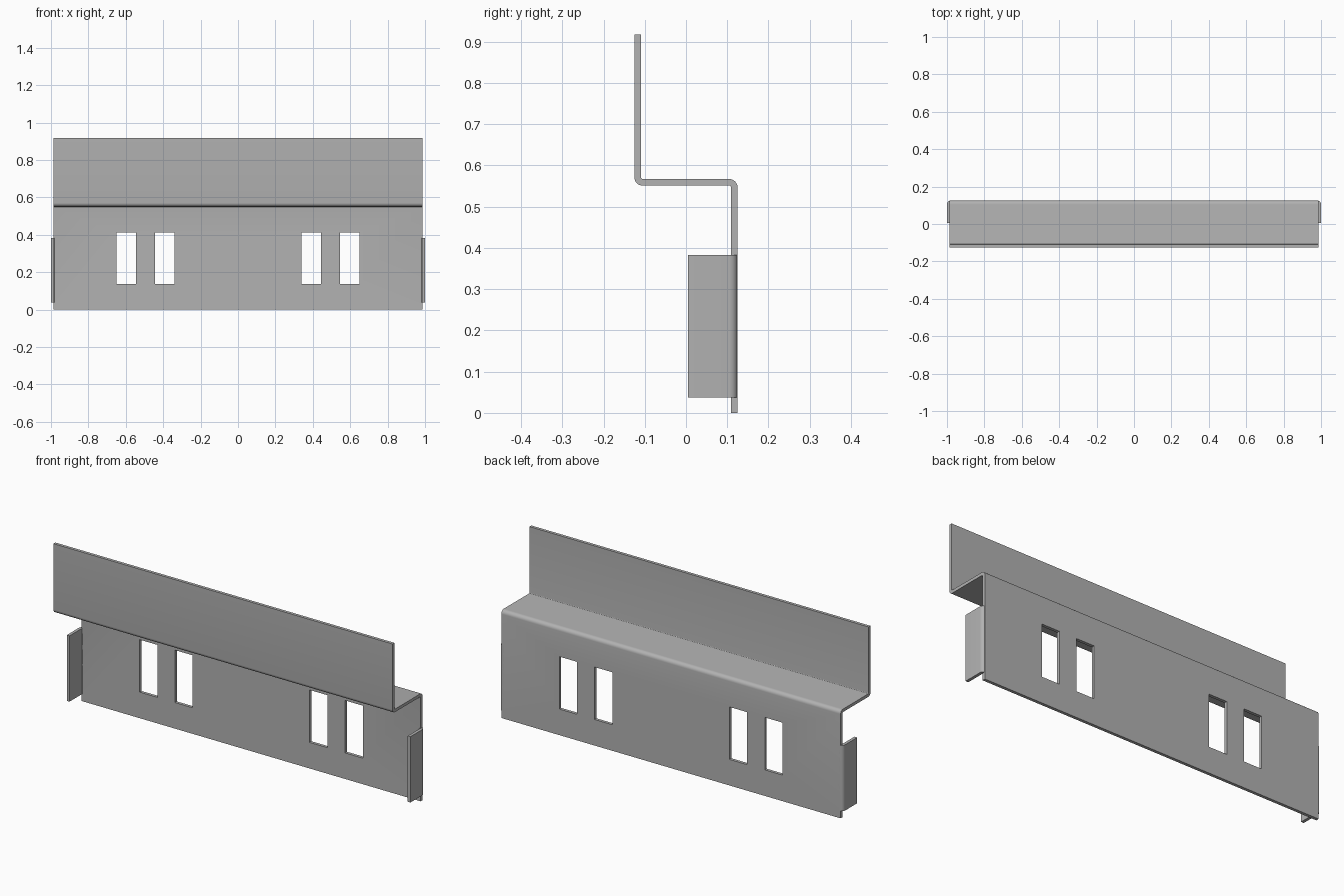
import bpy, bmesh, math
from mathutils import Vector

if "Cube" in bpy.data.objects:
    bpy.data.objects.remove(bpy.data.objects["Cube"], do_unlink=True)
bpy.context.view_layer.update()

THICK = 0.016      # sheet thickness
BEND = 0.012       # bend radius at the middle of the sheet
HALF = 0.987       # half length of the main panel
WEB_Y = 0.117      # middle of the rear web

steel = bpy.data.materials.new("steel_grey")
steel.use_nodes = True
GREY = (0.445, 0.445, 0.445, 1)
steel.diffuse_color = GREY
steel.node_tree.nodes["Principled BSDF"].inputs["Base Color"].default_value = GREY


def add_object(name, bm):
    bmesh.ops.recalc_face_normals(bm, faces=bm.faces)
    mesh = bpy.data.meshes.new(name)
    bm.to_mesh(mesh)
    bm.free()
    obj = bpy.data.objects.new(name, mesh)
    bpy.context.collection.objects.link(obj)
    mesh.materials.append(steel)
    return obj


def rounded_path(corners, steps=6):
    """Return (point, tangent) pairs along a path with rounded right-angle bends."""
    pts = [Vector(c) for c in corners]
    path = [(pts[0], (pts[1] - pts[0]).normalized())]
    for a, p, b in zip(pts, pts[1:], pts[2:]):
        d1, d2 = (p - a).normalized(), (b - p).normalized()
        centre = p + (d2 - d1) * BEND
        for i in range(steps + 1):
            t = math.pi / 2 * i / steps
            path.append((centre + (d1 * math.sin(t) - d2 * math.cos(t)) * BEND,
                         d1 * math.cos(t) + d2 * math.sin(t)))
    path.append((pts[-1], (pts[-1] - pts[-2]).normalized()))
    return path


def bent_sheet(name, corners, place, sweep):
    """Thicken a 2D path, place it in space and extrude it along sweep."""
    bm = bmesh.new()
    rows = []
    for p, t in rounded_path(corners):
        n = Vector((-t.y, t.x)) * THICK / 2
        rows.append([bm.verts.new(place(p + n)), bm.verts.new(place(p - n))])
    faces = [bm.faces.new((a[0], a[1], b[1], b[0])) for a, b in zip(rows, rows[1:])]
    bm.normal_update()
    new = bmesh.ops.extrude_face_region(bm, geom=faces, use_keep_orig=True)["geom"]
    bmesh.ops.translate(bm, vec=sweep,
                        verts=[v for v in new if isinstance(v, bmesh.types.BMVert)])
    return add_object(name, bm)


# Main Z-shaped panel: upper plate, shelf and rear web
panel = bent_sheet("main_panel",
                   [(-WEB_Y, 0.917), (-WEB_Y, 0.559), (WEB_Y, 0.559), (WEB_Y, 0)],
                   lambda p: (-HALF, p.x, p.y), (2 * HALF, 0, 0))

# Four slots cut through the rear web
bm = bmesh.new()
for x in (-0.598, -0.392, 0.392, 0.598):
    cube = bmesh.ops.create_cube(bm, size=1)["verts"]
    bmesh.ops.scale(bm, vec=(0.104, 0.1, 0.276), verts=cube)
    bmesh.ops.translate(bm, vec=(x, WEB_Y, 0.275), verts=cube)
cutter = add_object("slot_cutter", bm)
cutter.hide_render = True
cut = panel.modifiers.new("slots", 'BOOLEAN')
cut.operation = 'DIFFERENCE'
cut.solver = 'EXACT'
cut.object = cutter
bpy.context.view_layer.objects.active = panel
bpy.ops.object.modifier_apply(modifier=cut.name)
bpy.data.objects.remove(cutter, do_unlink=True)

# End flanges folded forward
parts = [panel]
for name, side in (("left_flange", 1), ("right_flange", -1)):
    parts.append(bent_sheet(name,
                            [(side * 0.975, WEB_Y), (side * 0.992, WEB_Y), (side * 0.992, 0.005)],
                            lambda p: (p.x, p.y, 0.037), (0, 0, 0.346)))

# Smooth bends, sharp sheet edges
for part in parts:
    part.data.shade_smooth()
    part.data.set_sharp_from_angle(angle=math.radians(30))
